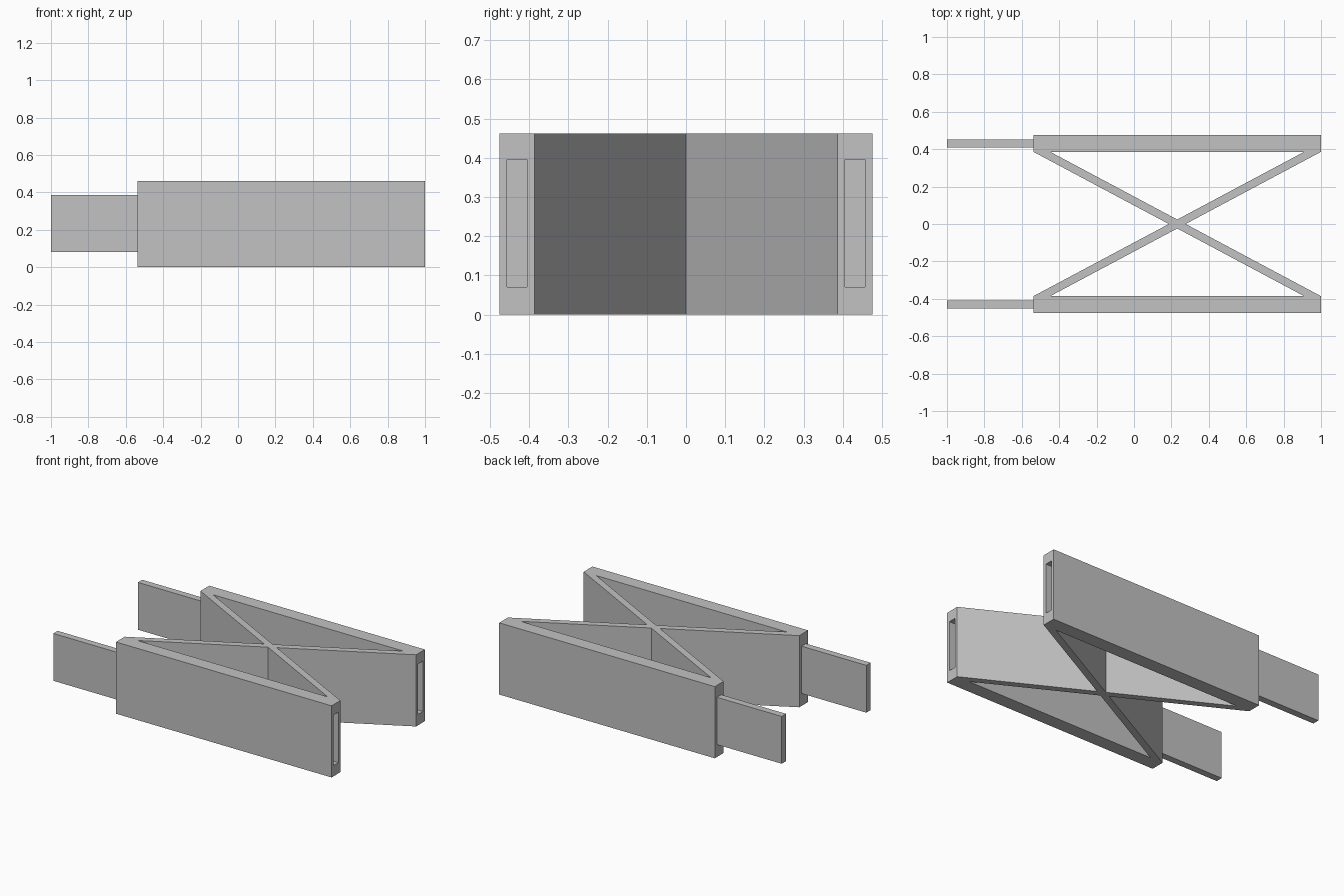
import bpy, bmesh
from mathutils import Vector

if "Cube" in bpy.data.objects:
    bpy.data.objects.remove(bpy.data.objects["Cube"], do_unlink=True)

grey = bpy.data.materials.new("plain_grey")
grey.use_nodes = True
grey.diffuse_color = (0.54, 0.54, 0.54, 1)
grey.node_tree.nodes["Principled BSDF"].inputs["Base Color"].default_value = (0.54, 0.54, 0.54, 1)

HEIGHT = 0.462
BACK, END = -0.538, 1.0          # beam ends along x
INNER, OUTER = 0.386, 0.475      # beam faces along y
SLOT_DEPTH = 0.48


def finish(bm, name):
    """Turn a bmesh into an object mirrored across y = 0."""
    bmesh.ops.recalc_face_normals(bm, faces=bm.faces)
    mesh = bpy.data.meshes.new(name)
    bm.to_mesh(mesh)
    bm.free()
    mesh.materials.append(grey)
    obj = bpy.data.objects.new(name, mesh)
    bpy.context.collection.objects.link(obj)
    mirror = obj.modifiers.new("mirror", "MIRROR")
    mirror.use_axis = (False, True, False)
    return obj


def box(low, high):
    bm = bmesh.new()
    bmesh.ops.create_cube(bm, size=1)
    low, high = Vector(low), Vector(high)
    for v in bm.verts:
        v.co = (low + high) / 2 + v.co * (high - low)
    return bm


# Side beams, each with a blind slot sunk into the +x end
bm = box((BACK, INNER, 0), (END, OUTER, HEIGHT))
end_face = max(bm.faces, key=lambda f: f.calc_center_median().x)
bmesh.ops.inset_individual(bm, faces=[end_face], thickness=0.02)
mid = end_face.calc_center_median()
for v in end_face.verts:
    v.co.y = 0.456 if v.co.y > mid.y else 0.406
    v.co.z = 0.395 if v.co.z > mid.z else 0.07
floor = bmesh.ops.extrude_discrete_faces(bm, faces=[end_face])["faces"][0]
bmesh.ops.translate(bm, verts=floor.verts, vec=(-SLOT_DEPTH, 0, 0))
finish(bm, "side_beams")

# Tongues that match the slots
finish(box((-1, 0.409, 0.08), (BACK, 0.453, 0.385)), "tongues")

# Crossed brace: half of the X in plan, left open where it joins
WIDTH = 0.09
CENTRE = (BACK + END) / 2
half = WIDTH / 2
crotch = INNER * WIDTH / (END - BACK - WIDTH)
plan = [(BACK, INNER), (CENTRE - half, 0), (CENTRE + half, 0), (END, INNER),
        (END - WIDTH, INNER), (CENTRE, crotch), (BACK + WIDTH, INNER)]
bm = bmesh.new()
lower = [bm.verts.new((x, y, 0)) for x, y in plan]
upper = [bm.verts.new((x, y, HEIGHT)) for x, y in plan]
bm.faces.new(lower)
bm.faces.new(upper)
for i in range(len(plan)):
    j = (i + 1) % len(plan)
    if plan[i][1] != plan[j][1]:
        bm.faces.new((lower[i], lower[j], upper[j], upper[i]))
finish(bm, "cross_brace")
